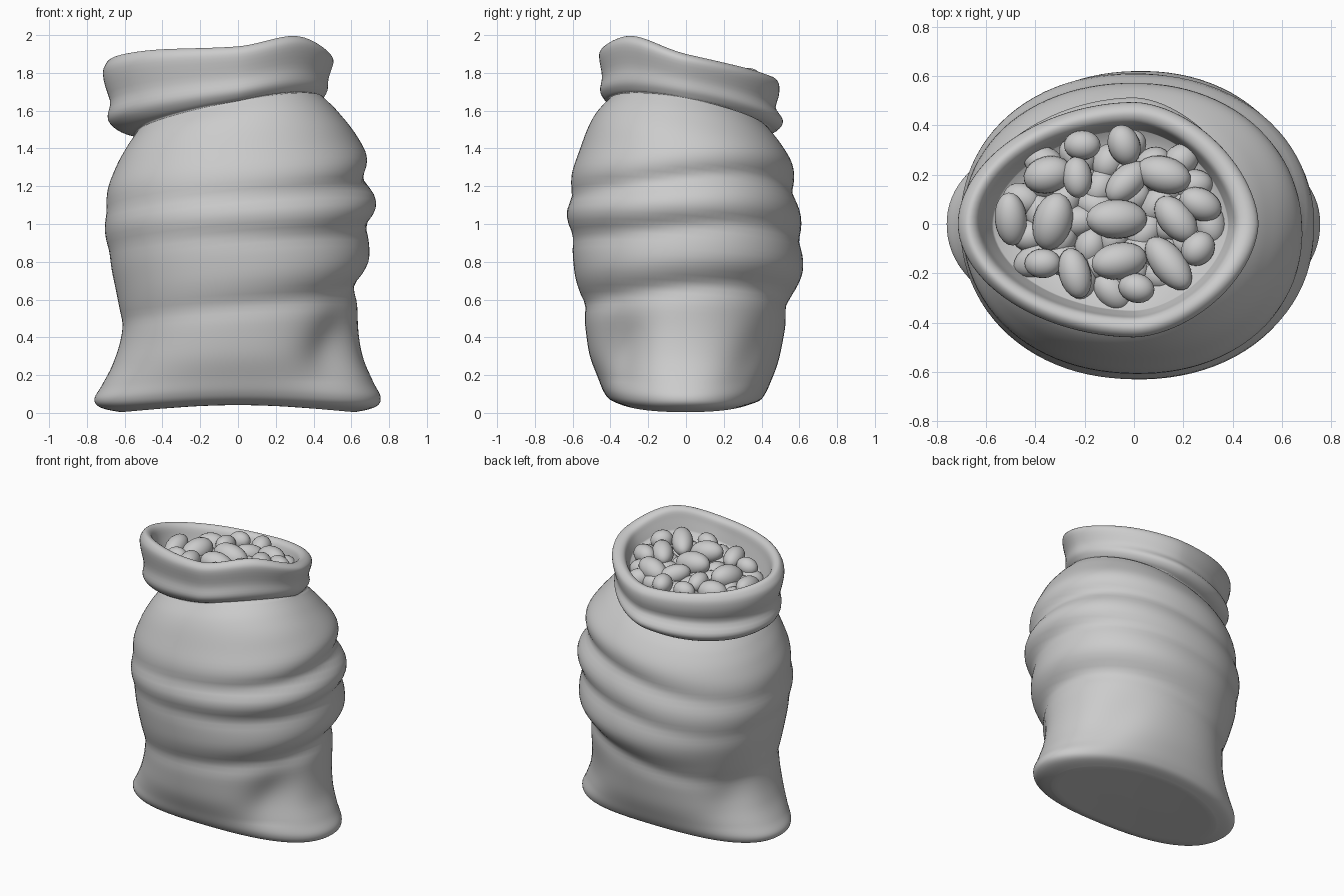
import bpy, bmesh, math, random
from mathutils import Euler

if "Cube" in bpy.data.objects:
    bpy.data.objects.remove(bpy.data.objects["Cube"])

random.seed(4)
N = 96  # points around every ring

# rows: height fraction, then reach to left, right, front, back
BODY = [
    (0.00, .62, .62, .34, .33), (0.02, .73, .73, .40, .39), (0.05, .76, .755, .435, .42),
    (0.10, .72, .715, .465, .45), (0.18, .66, .66, .51, .49), (0.28, .62, .635, .535, .52),
    (0.40, .63, .64, .56, .55), (0.52, .67, .675, .60, .61), (0.65, .70, .71, .62, .605),
    (0.78, .69, .67, .585, .575), (0.88, .645, .62, .54, .55), (0.95, .59, .535, .485, .50),
    (1.00, .54, .45, .41, .44)]
CUFF = [
    (0.00, .54, .45, .41, .44), (0.06, .63, .46, .435, .49), (0.20, .69, .475, .455, .515),
    (0.45, .69, .48, .445, .49), (0.80, .715, .505, .46, .495), (0.94, .70, .495, .45, .48),
    (1.00, .67, .46, .42, .45), (0.94, .635, .42, .385, .415), (0.75, .61, .40, .37, .395),
    (0.50, .57, .38, .35, .38)]
RIM = [1.90, 1.83, 1.78, 1.81, 1.87, 1.92, 1.94, 1.995]  # rim height every 45 degrees


def cubic(a, b, c, d, t):
    return b + .5 * t * (c - a + t * (2 * a - 5 * b + 4 * c - d + t * (3 * (b - c) + d - a)))


def resample(rows, steps):
    out, last = [], len(rows) - 1
    for i in range(last):
        q = [rows[min(max(i + k, 0), last)] for k in (-1, 0, 1, 2)]
        out += [[cubic(*v, j / steps) for v in zip(*q)] for j in range(steps)]
    return out + [list(rows[-1])]


def rim(a):
    f = (a / (math.pi / 4)) % 8
    i = int(f)
    return cubic(*[RIM[(i + k) % 8] for k in (-1, 0, 1, 2)], f - i)


def neck(a):
    return 1.57 + .125 * math.cos(a + math.radians(40))


def bump(x, w):
    return math.exp(-.5 * (x / w) ** 2)


def turn(a, degrees):
    return (a - math.radians(degrees) + math.pi) % (2 * math.pi) - math.pi


def folds(a, z):
    # sagging ledges: mean height, tilt, tilt direction, wave, depth, width
    d = 0
    for zc, tilt, phase, wave, depth, w in (
            (.62, .10, 0, .02, .030, .055), (.97, .07, -.2, .03, .024, .05),
            (1.20, .09, .1, .025, .028, .05)):
        t = (z - zc - tilt * math.cos(a - phase) - wave * math.sin(2 * a)) / w
        if t > 0:
            t *= .6
        d += depth * (.55 + .35 * math.cos(a)) * 1.6 * t * math.exp(-.5 * t * t)
    # dents above the foot corners
    for ang, zc, depth in ((-42, .33, .06), (148, .34, .03), (45, .3, .02)):
        d -= depth * bump(turn(a, ang) - (z - zc) * .7, .2) * bump(z - zc, .14)
    return d


def outline(a, row, p, grow=0):
    c, s = math.cos(a), math.sin(a)
    k = (abs(c) ** p + abs(s) ** p) ** (-1 / p) * (1 + grow / .62)
    return k * c * (row[2] if c > 0 else row[1]), k * s * (row[4] if s > 0 else row[3])


def finish(name, bm):
    bmesh.ops.recalc_face_normals(bm, faces=bm.faces)
    me = bpy.data.meshes.new(name)
    bm.to_mesh(me)
    bm.free()
    for f in me.polygons:
        f.use_smooth = True
    ob = bpy.data.objects.new(name, me)
    bpy.context.collection.objects.link(ob)
    return ob


# sack: underside, body, rolled cuff and inner lining as one lofted skin
rings = []
angles = [2 * math.pi * i / N for i in range(N)]


def body_ring(row, scale=1):
    ring = []
    for a in angles:
        s = max(row[0], 0)
        z = s * neck(a)
        fade = min(1, s / .1, (1 - s) / .06)
        x, y = outline(a, row, 2.12, folds(a, z) * fade)
        x, y = x * scale, y * scale
        z += .042 * max(0, 1 - (x / .7) ** 2) ** 1.5 * (1 - s) ** 8
        ring.append((x, y, z))
    rings.append(ring)


for sc in (.03, .35, .7, .92):
    body_ring(BODY[0], sc)
for row in resample(BODY, 6):
    body_ring(row)
for i, row in enumerate(resample(CUFF, 4)[1:]):
    ring = []
    for a in angles:
        # crease round the back left of the roll, outer face only
        crease = -.03 * bump(turn(a, 125), .7) * bump(row[0] - .42, .1) * (i < 22)
        x, y = outline(a, row, 1.72 if math.cos(a) > 0 else 1.9, crease)
        ring.append((x, y, neck(a) + row[0] * (rim(a) - neck(a))))
    rings.append(ring)
for sc in (.6, .05):
    rings.append([(x * sc, y * sc, 1.72 + (z - 1.72) * sc) for x, y, z in ring])

bm = bmesh.new()
loops = [[bm.verts.new(p) for p in r] for r in rings]
for lo, hi in zip(loops, loops[1:]):
    for i in range(N):
        j = (i + 1) % N
        bm.faces.new((lo[i], lo[j], hi[j], hi[i]))
bm.faces.new(loops[0][::-1])
bm.faces.new(loops[-1])
finish("sack", bm)

# beans: visible layer as x, y, length, width, heading in degrees
TOP = [
    (-.50, .02, .22, .13, 95), (-.33, .01, .24, .16, 75), (-.35, .20, .20, .15, 15),
    (-.23, .19, .17, .12, 95), (-.21, .32, .15, .12, 0), (-.04, .32, .17, .13, 110),
    (.12, .20, .23, .15, -15), (-.03, .17, .21, .13, 45), (-.07, .02, .25, .16, 0),
    (.17, .02, .22, .14, -50), (.27, .08, .18, .13, -25), (-.06, -.15, .23, .15, 10),
    (.14, -.16, .26, .14, -52), (-.24, -.20, .21, .13, 105), (-.37, -.16, .15, .12, 0),
    (.01, -.26, .15, .12, -15), (.26, -.10, .15, .13, 50)]


def bean(name, x, y, z, length, width, heading):
    bpy.ops.mesh.primitive_uv_sphere_add(
        segments=20, ring_count=12, location=(x, y, z),
        rotation=Euler((0, random.uniform(-.25, .25), math.radians(heading))))
    ob = bpy.context.object
    ob.name = name
    ob.scale = (length / 2, width / 2, width / 2)
    bpy.ops.object.shade_smooth()


def heap(x, y):
    return 1.79 + .06 * x - .10 * y


for i, (x, y, l, w, h) in enumerate(TOP):
    bean(f"bean_{i}", x, y, heap(x, y) + random.uniform(-.01, .02), l, w, h)

# lower layer filling the gaps
for i in range(38):
    r, a = math.sqrt((i + .5) / 38), i * 2.39996
    x, y = -.09 + .42 * r * math.cos(a), .03 + .31 * r * math.sin(a)
    bean(f"lower_bean_{i}", x, y, heap(x, y) - .06, random.uniform(.15, .19), .13,
         random.uniform(0, 180))
